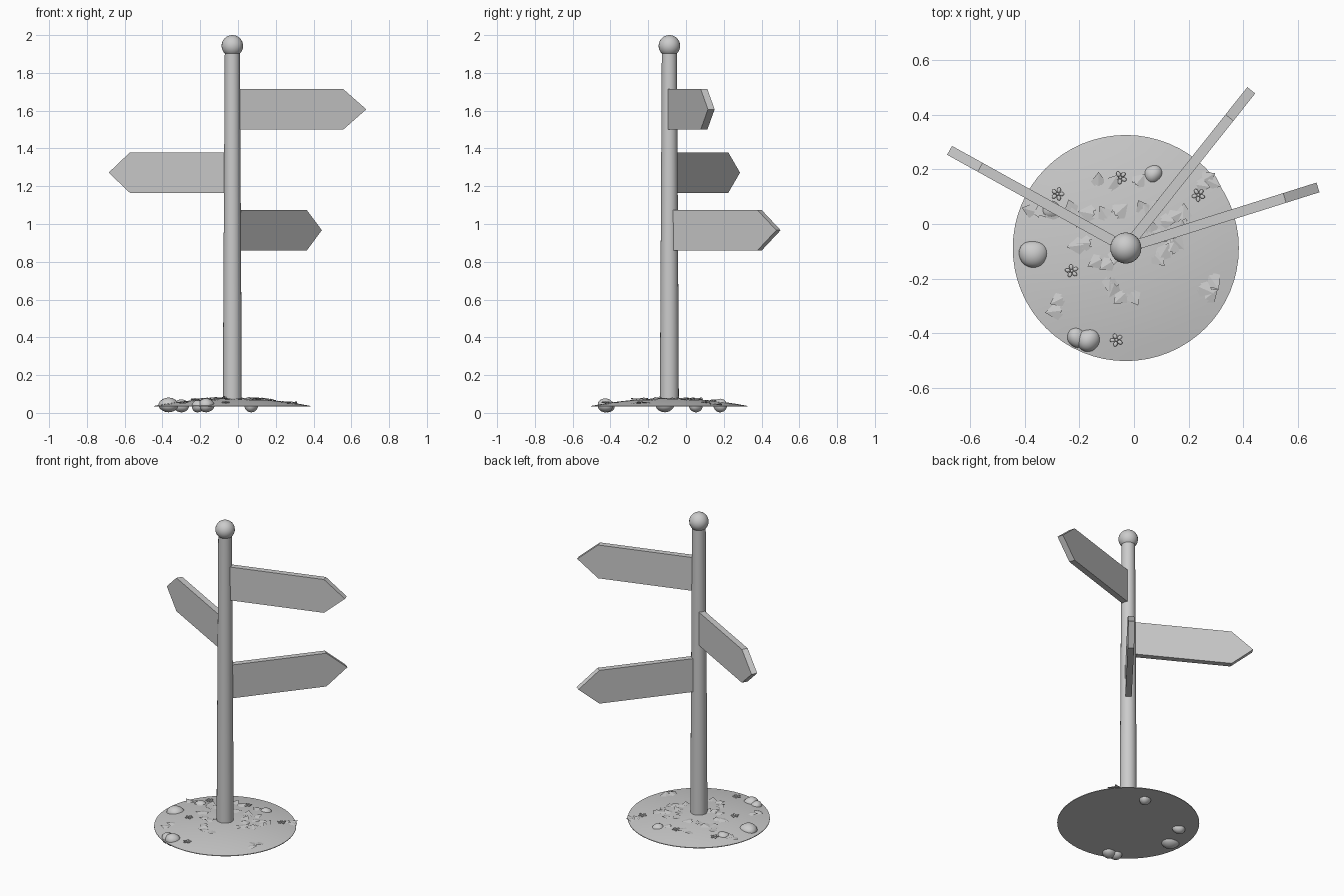
import bpy, bmesh, random
from math import sin, cos, pi, radians, atan2, hypot
from mathutils import Matrix, Vector

random.seed(4)
if "Cube" in bpy.data.objects:
    bpy.data.objects.remove(bpy.data.objects["Cube"])

CX, CY = -0.03, -0.088        # axis of the post and mound
BASE_R, BASE_Z, RISE = 0.414, 0.033, 0.04

grey = bpy.data.materials.new("plain grey")
grey.use_nodes = True
grey.diffuse_color = (0.6, 0.6, 0.6, 1)
shader = next(n for n in grey.node_tree.nodes if n.type == 'BSDF_PRINCIPLED')
shader.inputs["Base Color"].default_value = grey.diffuse_color


def finish(name, bm, smooth=None):
    mesh = bpy.data.meshes.new(name)
    bm.to_mesh(mesh)
    bm.free()
    mesh.materials.append(grey)
    obj = bpy.data.objects.new(name, mesh)
    bpy.context.collection.objects.link(obj)
    if smooth:
        bpy.ops.object.select_all(action='DESELECT')
        obj.select_set(True)
        bpy.context.view_layer.objects.active = obj
        bpy.ops.object.shade_smooth_by_angle(angle=radians(smooth))
    return obj


def ground(x, y):
    r = hypot(x - CX, y - CY) / BASE_R
    return BASE_Z + 0.004 + RISE * max(0, 1 - r * r)


def lathe(name, profile, steps=48, smooth=40):
    bm = bmesh.new()
    verts = [bm.verts.new((CX + r, CY, z)) for r, z in profile]
    edges = [bm.edges.new(pair) for pair in zip(verts, verts[1:])]
    bmesh.ops.spin(bm, geom=verts + edges, cent=(CX, CY, 0), axis=(0, 0, 1),
                   angle=2 * pi, steps=steps)
    bmesh.ops.remove_doubles(bm, verts=bm.verts, dist=0.0002)
    bmesh.ops.recalc_face_normals(bm, faces=bm.faces)
    return finish(name, bm, smooth)


# Low mound with a flat underside
rings = [i / 8 for i in range(9)]
dome = [(BASE_R * t, BASE_Z + 0.004 + RISE * (1 - t * t)) for t in rings]
lathe("ground_mound", dome + [(BASE_R, BASE_Z), (0, BASE_Z)], 64)

# Tapered post and ball finial
lathe("post", [(0, 0.04), (0.05, 0.04), (0.048, 0.5), (0.04, 1.92), (0, 1.92)], 24)
bm = bmesh.new()
bmesh.ops.create_uvsphere(bm, u_segments=24, v_segments=16, radius=0.057,
                          matrix=Matrix.Translation((CX, CY, 1.943)))
finish("ball_finial", bm, 60)


# Pointed direction boards
def board(name, angle, z):
    outline = [(-0.035, -0.107), (0.61, -0.107), (0.738, 0), (0.61, 0.107), (-0.035, 0.107)]
    thick = 0.037
    bm = bmesh.new()
    face = bm.faces.new([bm.verts.new((u, -thick / 2, v)) for u, v in outline])
    out = bmesh.ops.extrude_face_region(bm, geom=[face])
    moved = [v for v in out["geom"] if isinstance(v, bmesh.types.BMVert)]
    bmesh.ops.translate(bm, verts=moved, vec=(0, thick, 0))
    bmesh.ops.recalc_face_normals(bm, faces=bm.faces)
    bm.transform(Matrix.Translation((CX, CY, z)) @ Matrix.Rotation(radians(angle), 4, 'Z'))
    finish(name, bm)


board("upper_board", 17.5, 1.607)
board("middle_board", 151, 1.272)
board("lower_board", 51.5, 0.967)


# Rounded rocks sunk into the mound
def rock(name, x, y, rx, ry, rz):
    bm = bmesh.new()
    bmesh.ops.create_icosphere(bm, subdivisions=3, radius=1)
    a, b = random.uniform(0, 6), random.uniform(0, 6)
    for v in bm.verts:
        v.co *= 1 + 0.06 * sin(3 * v.co.x + a) * cos(2 * v.co.y + b)
    low, high = min(v.co.z for v in bm.verts), max(v.co.z for v in bm.verts)
    for v in bm.verts:
        h = (v.co.z - low) / (high - low)
        v.co = (x + v.co.x * rx, y + v.co.y * ry, 0.003 + 2 * rz * h)
    finish(name, bm, 60)


rock("left_rock", -0.368, -0.11, 0.056, 0.05, 0.039)
rock("front_rock_large", -0.167, -0.425, 0.044, 0.042, 0.037)
rock("front_rock_small", -0.21, -0.415, 0.034, 0.038, 0.032)
rock("back_rock", 0.07, 0.183, 0.036, 0.036, 0.036)
rock("side_rock", -0.3, 0.05, 0.04, 0.036, 0.034)

# Trailing leaves, positions in hundredths
spots = [(-38, 5), (-34, 5), (-30, 4), (-22, 3), (-17, 4), (-20, 1), (-11, 4), (-5, 5),
         (-18, -7), (-21, -8), (-14, -14), (-10, -15), (-7, -12), (-9, -22), (-8, -24),
         (-5, -27), (0, -27), (4, 4), (6, -1), (9, -5), (12, 1), (15, 3), (18, 4),
         (17, -1), (11, -10), (14, -8), (9, -13), (16, -7), (-13, 16), (-8, 15), (2, 16),
         (27, 17), (29, 15), (25, 14), (29, -21), (26, -24), (28, -26), (-28, -28),
         (-29, -32), (9, 7), (-23, 6), (3, 6)]
half_leaf = [(-0.45, 0.22), (-0.1, 0.5), (0.1, 0.26)]
bm = bmesh.new()
for sx, sy in spots:
    x, y = sx / 100, sy / 100
    turn = atan2(y - CY, x - CX) + random.uniform(-1.2, 1.2)
    size = random.uniform(0.055, 0.068)
    place = (Matrix.Translation((x, y, ground(x, y) + 0.007))
             @ Matrix.Rotation(turn, 4, 'Z')
             @ Matrix.Rotation(random.uniform(-0.15, 0.15), 4, 'Y')
             @ Matrix.Scale(size, 4))
    base = bm.verts.new(place @ Vector((-0.4, 0, 0)))
    tip = bm.verts.new(place @ Vector((0.55, 0, 0)))
    for side in (1, -1):
        edge = [bm.verts.new(place @ Vector((u, side * w, -0.2 * w))) for u, w in half_leaf]
        bm.faces.new(([tip] + edge + [base])[::side])
finish("trailing_leaves", bm)

# Small five-petalled flowers
bm = bmesh.new()
for x, y in [(-0.28, 0.11), (-0.228, -0.172), (-0.064, -0.425), (0.236, 0.106), (-0.05, 0.17)]:
    z = ground(x, y) + 0.006
    for k in range(5):
        a = k * 2 * pi / 5 + x * 9
        centre = Matrix.Translation((x + 0.015 * cos(a), y + 0.015 * sin(a), z))
        petal = centre @ Matrix.Rotation(a, 4, 'Z') @ Matrix.Diagonal((1, 0.75, 0.35, 1))
        bmesh.ops.create_icosphere(bm, subdivisions=2, radius=0.01, matrix=petal)
    bmesh.ops.create_icosphere(bm, subdivisions=2, radius=0.006,
                               matrix=Matrix.Translation((x, y, z)))
finish("small_flowers", bm, 60)
